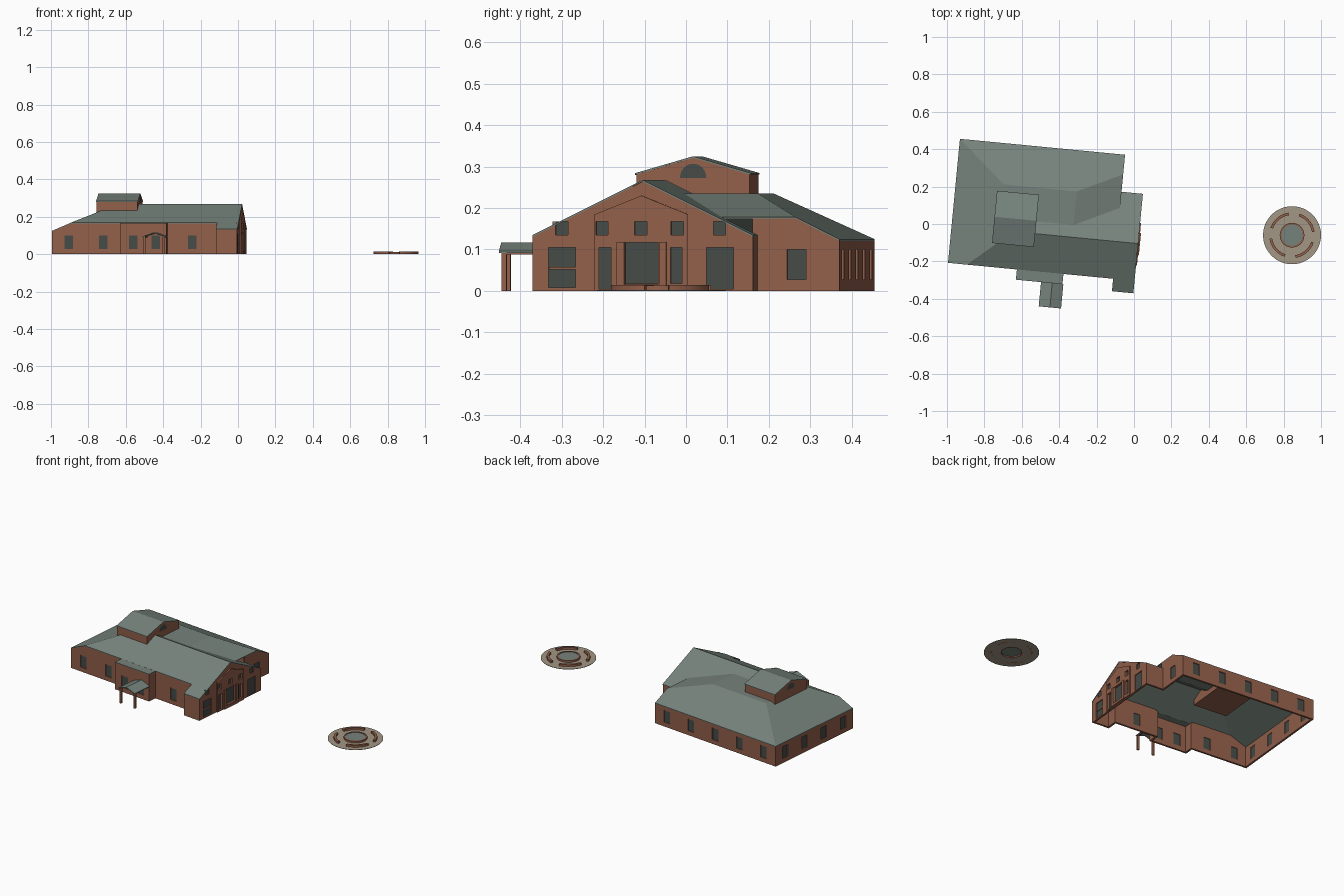
import bpy, bmesh, math
from itertools import combinations
from mathutils import Vector

if "Cube" in bpy.data.objects:
    bpy.data.objects.remove(bpy.data.objects["Cube"], do_unlink=True)

TURN = math.radians(-5.5)   # the building sits slightly turned on its site
T = 0.012                   # wall thickness


def material(name, rgb):
    m = bpy.data.materials.new(name)
    m.use_nodes = True
    m.diffuse_color = (*rgb, 1)
    m.node_tree.nodes["Principled BSDF"].inputs["Base Color"].default_value = (*rgb, 1)
    return m


BRICK = material("brick", (0.29, 0.115, 0.068))
ROOF = material("roof grey green", (0.18, 0.225, 0.2))
GLASS = material("dark glass", (0.06, 0.072, 0.065))
PAVING = material("tan paving", (0.36, 0.31, 0.235))


def build(name, verts, faces, mat, turn=TURN):
    me = bpy.data.meshes.new(name)
    me.from_pydata(verts, [], faces)
    if mat:
        me.materials.append(mat)
    ob = bpy.data.objects.new(name, me)
    ob.rotation_euler.z = turn
    bpy.context.scene.collection.objects.link(ob)
    return ob


def slab(name, rect, shape, mat, floor=None, thick=0.004, lower=0.0):
    """Solid over a rectangle whose top follows planes z = a*x + b*y + c."""
    height, planes = shape
    x0, x1, y0, y1 = rect
    bm = bmesh.new()
    bm.faces.new([bm.verts.new((x, y, 0)) for x, y in ((x0, y0), (x1, y0), (x1, y1), (x0, y1))])
    for p, q in combinations(planes, 2):
        a, b, c = (p[i] - q[i] for i in range(3))
        if abs(a) + abs(b) > 1e-4:
            no = Vector((a, b, 0))
            bmesh.ops.bisect_plane(bm, geom=bm.verts[:] + bm.edges[:] + bm.faces[:], dist=1e-5,
                                   plane_co=no * (-c / no.length_squared), plane_no=no)
    bm.verts.index_update()
    top, bottom = [], []
    for v in bm.verts:
        z = height(*(a * v.co.x + b * v.co.y + c for a, b, c in planes)) - lower
        top.append((v.co.x, v.co.y, z))
        bottom.append((v.co.x, v.co.y, z - thick if floor is None else floor))
    n = len(top)
    faces = []
    for f in bm.faces:
        ids = [v.index for v in f.verts]
        faces += [ids, [i + n for i in reversed(ids)]]
    for e in bm.edges:
        if e.is_boundary:
            loop = e.link_loops[0]
            a, b = loop.vert.index, loop.link_loop_next.vert.index
            faces.append([b, a, a + n, b + n])
    bm.free()
    return build(name, top + bottom, faces, mat)


def boxes(name, items, mat):
    """One object from many (x0, x1, y0, y1, z0, z1) boxes."""
    verts, faces = [], []
    for x0, x1, y0, y1, z0, z1 in items:
        k = len(verts)
        verts += [(x, y, z) for z in (z0, z1) for x, y in ((x0, y0), (x1, y0), (x1, y1), (x0, y1))]
        faces += [[k + 3, k + 2, k + 1, k], [k + 4, k + 5, k + 6, k + 7]]
        faces += [[k + i, k + (i + 1) % 4, k + 4 + (i + 1) % 4, k + 4 + i] for i in range(4)]
    return build(name, verts, faces, mat)


# Roof planes of the hall
south, north = (0, 0.498, 0.3188), (0, -0.498, 0.2172)
west_hip, back_slope = (0.43, 0, 0.542), (0, -0.5, 0.307)
dip, plateau = (-0.24, 0, 0.158), (0, 0, 0.235)
hall = (lambda s, n, w, b, d, p: min(w, s, max(n, min(b, d, p))),
        [south, north, west_hip, back_slope, dip, plateau])
gable = (min, [south, north])
flat = (lambda z: z, [(0, 0, 0.168)])

W, E, S, N = -0.97, -0.083, -0.302, 0.364      # hall
FE, FS, FN = 0.03, -0.369, 0.165               # east front block
BW, BE, BS = -0.6, -0.35, -0.357               # south bay

slab("hall_roof", (W, E, S, N), hall, ROOF)
slab("front_roof", (E, FE + 0.002, FS, FN), gable, ROOF)
slab("bay_roof", (BW, BE, BS, S), flat, ROOF)

walls = [slab(name, rect, shape, BRICK, floor=0, lower=0.003) for name, rect, shape in (
    ("west_wall", (W, W + T, S, N), hall),
    ("north_wall", (W + T, E, N - T, N), hall),
    ("south_wall_left", (W + T, BW, S, S + T), hall),
    ("south_wall_right", (BE, E, S, S + T), hall),
    ("hall_east_wall", (E - T, E, FN - T, N - T), hall),
    ("front_wall", (FE - T, FE, FS, FN), gable),
    ("front_south_wall", (E, FE - T, FS, FS + T), gable),
    ("front_north_wall", (E, FE - T, FN - T, FN), gable),
    ("front_return_wall", (E, E + T, FS + T, S + T), gable),
    ("bay_wall", (BW, BE, BS, BS + T), flat),
    ("bay_west_wall", (BW, BW + T, BS + T, S + T), flat),
    ("bay_east_wall", (BE - T, BE, BS + T, S + T), flat))]

# Raised gabled portal on the front
portal = (min, [(0, 0.4, 0.272), (0, -0.4, 0.188)])
walls.append(slab("front_portal", (FE, FE + 0.007, -0.219, 0.008), portal, BRICK, floor=0))

# Openings and their glass
cuts, panes = [], []


def opening(side, wall, centre, width, z0, z1):
    """side is the outward direction of the wall: 'x+', 'x-', 'y+' or 'y-'."""
    sign = 1 if side[1] == "+" else -1
    a, b = centre - width / 2, centre + width / 2

    def span(outer, inner):
        lo, hi = sorted((wall + sign * outer, wall - sign * inner))
        return (lo, hi, a, b) if side[0] == "x" else (a, b, lo, hi)

    cuts.append((*span(0.014, T + 0.004), z0, z1))
    panes.append((*span(-0.005, 0.009), z0, z1))


for u in (-0.88, -0.695, -0.217):
    opening("y-", S, u, 0.045, 0.027, 0.1)
for u in (-0.529, -0.408):
    opening("y-", BS, u, 0.045, 0.027, 0.1)
for i in range(5):
    opening("y+", N, W + (i + 0.5) * (E - W) / 5, 0.045, 0.027, 0.1)
for i in range(4):
    opening("x-", W, S + (i + 0.5) * (N - S) / 4, 0.045, 0.027, 0.1)
opening("x+", E, 0.26, 0.045, 0.027, 0.1)
for v in (-0.298, -0.2, -0.106, -0.018, 0.084):
    opening("x+", FE, v, 0.03, 0.135, 0.167)
for v, width, z0, z1 in ((-0.298, 0.065, 0.008, 0.105), (-0.193, 0.03, 0.004, 0.105),
                         (-0.104, 0.08, 0.018, 0.117), (-0.02, 0.027, 0.018, 0.105),
                         (0.085, 0.065, 0.004, 0.105)):
    opening("x+", FE, v, width, z0, z1)

boxes("window_glass", panes, GLASS)
cutter = boxes("opening_cutter", cuts, None)
cutter.hide_render = True
for wall in walls:
    mod = wall.modifiers.new("openings", "BOOLEAN")
    mod.operation, mod.solver, mod.object = "DIFFERENCE", "EXACT", cutter
bpy.context.view_layer.update()
deps = bpy.context.evaluated_depsgraph_get()
cut_meshes = [bpy.data.meshes.new_from_object(w.evaluated_get(deps)) for w in walls]
for wall, me in zip(walls, cut_meshes):
    wall.modifiers.clear()
    wall.data = me
bpy.data.objects.remove(cutter, do_unlink=True)

# Door surround, step and window bar on the front
boxes("door_surround", [(FE, FE + 0.012, v - 0.009, v + 0.009, 0, 0.118) for v in (-0.155, -0.053)], BRICK)
boxes("front_step", [(FE, FE + 0.012, -0.146, -0.062, 0, 0.015)], BRICK)
boxes("window_bar", [(FE - 0.006, FE - 0.001, -0.33, -0.265, 0.052, 0.058)], BRICK)

# Roof lantern with half round windows at both ends
CW, CE, CS, CN, CM = -0.743, -0.524, -0.171, 0.104, -0.033
lantern = (min, [(0, 0.29, 0.325 + 0.29 * 0.033), (0, -0.29, 0.325 - 0.29 * 0.033)])
slab("lantern_walls", (CW, CE, CS, CN), lantern, BRICK, floor=0.2, lower=0.003)
slab("lantern_roof", (CW - 0.003, CE + 0.003, CS - 0.003, CN + 0.003), lantern, ROOF)
for name, u, sign in (("lantern_east_window", CE + 0.001, 1), ("lantern_west_window", CW - 0.001, -1)):
    arc = [i * math.pi / 12 for i in range(13)]
    pts = [(u, CM + sign * 0.032 * math.cos(a), 0.273 + 0.034 * math.sin(a)) for a in arc]
    build(name, pts, [list(range(13))], GLASS)

# Entrance porch
PW, PE, PS = -0.465, -0.345, -0.487
porch = (min, [(0.35, 0, 0.117 + 0.35 * 0.405), (-0.35, 0, 0.117 - 0.35 * 0.405)])
slab("porch_roof", (PW, PE, PS, BS), porch, ROOF)
boxes("porch_posts", [(u - 0.006, u + 0.006, PS + 0.006, PS + 0.018, 0, 0.094)
                      for u in (PW + 0.008, PE - 0.008)], BRICK)
boxes("porch_beams", [(u - 0.004, u + 0.004, PS + 0.006, BS, 0.088, 0.094)
                      for u in (PW + 0.008, PE - 0.008)], BRICK)

# Round plaza with curved benches and a central basin
CX, CY = 0.845, -0.06


def sector(name, r0, r1, mid, sweep, z0, z1, mat, steps):
    verts, faces = [], []
    for i in range(steps + 1):
        a = math.radians(mid - sweep / 2 + sweep * i / steps)
        verts += [(CX + r * math.cos(a), CY + r * math.sin(a), z)
                  for r, z in ((r0, z0), (r1, z0), (r1, z1), (r0, z1))]
    for i in range(steps):
        k = 4 * i
        faces += [[k + j, k + 4 + j, k + 4 + (j + 1) % 4, k + (j + 1) % 4][::-1] for j in range(4)]
    if sweep < 360:
        faces += [[0, 1, 2, 3], [4 * steps + j for j in (3, 2, 1, 0)]]
    ob = build(name, verts, faces, mat, 0)
    bm = bmesh.new()
    bm.from_mesh(ob.data)
    bmesh.ops.remove_doubles(bm, verts=bm.verts, dist=1e-5)
    bmesh.ops.recalc_face_normals(bm, faces=bm.faces)
    bm.to_mesh(ob.data)
    bm.free()


sector("plaza_paving", 0.06, 0.155, 0, 360, 0, 0.002, PAVING, 48)
sector("basin_rim", 0.057, 0.066, 0, 360, 0, 0.013, BRICK, 32)
for i in range(4):
    sector(f"bench_{i + 1}", 0.108, 0.122, 40 + 90 * i, 62, 0, 0.014, BRICK, 10)
bpy.ops.mesh.primitive_cylinder_add(vertices=32, radius=0.058, depth=0.003, location=(CX, CY, 0.009))
basin = bpy.context.object
basin.name = "basin_water"
basin.data.materials.append(ROOF)
